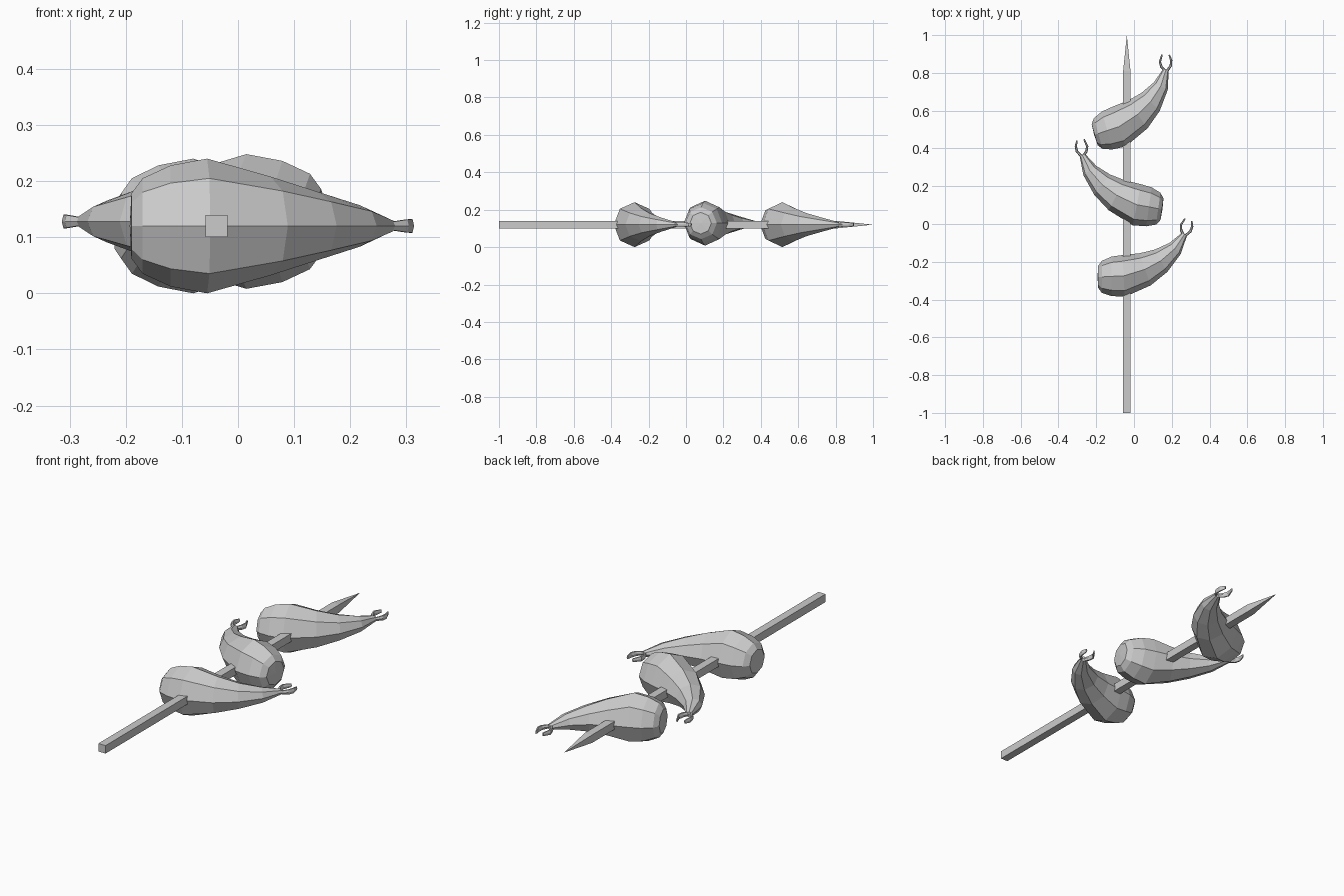
import bpy, bmesh, math
from mathutils import Matrix, Vector

cube = bpy.data.objects.get("Cube")
if cube:
    bpy.data.objects.remove(cube)

grey = bpy.data.materials.new("plain grey")
grey.use_nodes = True
grey.diffuse_color = (0.6, 0.6, 0.6, 1)
grey.node_tree.nodes["Principled BSDF"].inputs["Base Color"].default_value = (0.6, 0.6, 0.6, 1)


def loft(name, rows, sides, transform, phase=0.0):
    """Skin elliptical rings; each row is x, y, heading in degrees, half width, half height."""
    bm = bmesh.new()
    rings = []
    for x, y, heading, width, height in rows:
        a = math.radians(heading)
        across = Vector((-math.sin(a), math.cos(a), 0))
        ring = []
        for i in range(sides):
            t = 2 * math.pi * i / sides + phase
            offset = across * width * math.cos(t) + Vector((0, 0, height * math.sin(t)))
            ring.append(bm.verts.new(transform @ (Vector((x, y, 0)) + offset)))
        rings.append(ring)
    for lower, upper in zip(rings, rings[1:]):
        for i in range(sides):
            j = (i + 1) % sides
            bm.faces.new((lower[i], lower[j], upper[j], upper[i]))
    bm.faces.new(rings[0])
    bm.faces.new(rings[-1])
    # Collapse zero-size rings into points
    bmesh.ops.remove_doubles(bm, verts=bm.verts[:], dist=0.0001)
    bmesh.ops.recalc_face_normals(bm, faces=bm.faces[:])
    mesh = bpy.data.meshes.new(name)
    bm.to_mesh(mesh)
    bm.free()
    mesh.materials.append(grey)
    obj = bpy.data.objects.new(name, mesh)
    bpy.context.scene.collection.objects.link(obj)
    return obj


def path_rows(points, widths, heights):
    """Turn a flat path into loft rows that follow its direction."""
    rows = []
    for i, (x, y) in enumerate(points):
        before = points[max(i - 1, 0)]
        after = points[min(i + 1, len(points) - 1)]
        heading = math.degrees(math.atan2(after[1] - before[1], after[0] - before[0]))
        rows.append((x, y, heading, widths[i], heights[i]))
    return rows


# Body rings from the blunt end to the narrow tail
BODY = [
    (-0.138, -0.005, 0, 0, 0),
    (-0.135, -0.005, 0, 0.058, 0.058),
    (-0.115, -0.005, 0, 0.085, 0.085),
    (-0.065, -0.002, 0, 0.104, 0.108),
    (0, 0, 3, 0.111, 0.12),
    (0.113, 0.035, 20, 0.09, 0.088),
    (0.197, 0.08, 30, 0.068, 0.061),
    (0.272, 0.145, 46, 0.042, 0.037),
    (0.323, 0.222, 60, 0.015, 0.013),
]
# Two curved tail prongs
PRONGS = {
    "inner": [(0.318, 0.214), (0.304, 0.243), (0.303, 0.27), (0.325, 0.304)],
    "outer": [(0.325, 0.212), (0.354, 0.236), (0.363, 0.262), (0.361, 0.292)],
}
PRONG_WIDTH = (0.007, 0.007, 0.006, 0.004)
PRONG_HEIGHT = (0.008, 0.013, 0.014, 0.009)


def prawn(label, location, turn, flip):
    transform = (Matrix.Translation(location)
                 @ Matrix.Diagonal((flip, 1, 1, 1))
                 @ Matrix.Rotation(math.radians(turn), 4, "Z"))
    loft(label + "_prawn_body", BODY, 8, transform)
    for side, points in PRONGS.items():
        rows = path_rows(points, PRONG_WIDTH, PRONG_HEIGHT)
        loft(label + "_prawn_tail_" + side, rows, 6, transform)


prawn("front", (-0.055, -0.275, 0.12), 0, 1)
prawn("middle", (0.015, 0.102, 0.128), 8, -1)
prawn("back", (-0.08, 0.515, 0.12), 16, 1)

# Square skewer with a pointed end
half = 0.0195 * math.sqrt(2)
loft("skewer",
     [(0, -1, 90, half, half), (0, 0.81, 90, half, half), (0, 1, 90, 0, 0)],
     4, Matrix.Translation((-0.038, 0, 0.12)), math.pi / 4)
